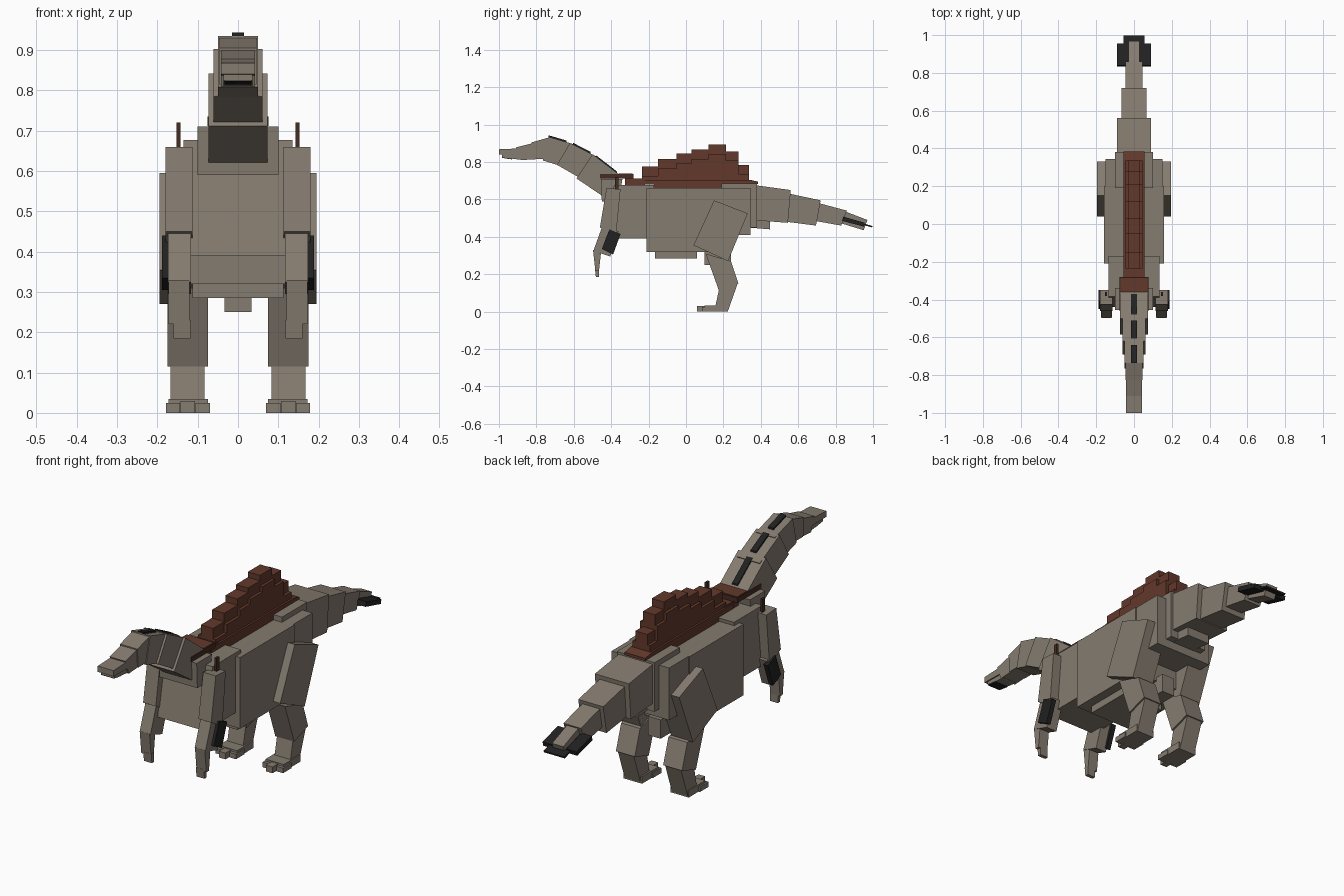
import bpy, bmesh


def material(name, rgb):
    m = bpy.data.materials.new(name)
    m.diffuse_color = (*rgb, 1)
    return m


HIDE = material("grey_brown_hide", (0.235, 0.20, 0.16))
SAIL = material("rust_brown", (0.125, 0.04, 0.024))
SPIKE = material("dark_brown", (0.06, 0.025, 0.017))
BLACK = material("black_quill", (0.015, 0.015, 0.015))


def slab(name, x0, x1, side, mat=HIDE):
    """Extrude a side outline of (y, z) points from x0 to x1."""
    bm = bmesh.new()
    face = bm.faces.new([bm.verts.new((x0, y, z)) for y, z in side])
    ext = bmesh.ops.extrude_face_region(bm, geom=[face])["geom"]
    for v in ext:
        if isinstance(v, bmesh.types.BMVert):
            v.co.x = x1
    bmesh.ops.recalc_face_normals(bm, faces=bm.faces)
    me = bpy.data.meshes.new(name)
    bm.to_mesh(me)
    bm.free()
    me.materials.append(mat)
    ob = bpy.data.objects.new(name, me)
    bpy.context.collection.objects.link(ob)
    return ob


def mid(name, w, side, mat=HIDE):
    return slab(name, -w, w, side, mat)


def rect(y0, y1, z0, z1):
    return [(y0, z0), (y1, z0), (y1, z1), (y0, z1)]


def pair(name, x0, x1, side, mat=HIDE):
    slab(name + "_right", x0, x1, side, mat)
    slab(name + "_left", -x1, -x0, side, mat)


# Torso
mid("body", 0.158, rect(-0.21, 0.20, 0.32, 0.66))
mid("hips", 0.152, rect(0.19, 0.345, 0.41, 0.66))
mid("rump", 0.10, rect(0.19, 0.38, 0.45, 0.685))
mid("chest", 0.135, [(-0.44, 0.39), (-0.20, 0.39), (-0.17, 0.677), (-0.385, 0.677)])
mid("belly", 0.113, rect(-0.165, 0.06, 0.285, 0.33))
mid("pelvis", 0.034, rect(0.10, 0.24, 0.25, 0.34))

# Tail
mid("tail_base", 0.09, [(0.34, 0.49), (0.545, 0.475), (0.56, 0.65), (0.34, 0.68)])
mid("tail_underside", 0.06, [(0.33, 0.45), (0.45, 0.44), (0.45, 0.50), (0.33, 0.50)])
mid("tail_middle", 0.066, [(0.54, 0.48), (0.695, 0.46), (0.72, 0.595), (0.555, 0.63)])
mid("tail_rear", 0.046, [(0.69, 0.485), (0.83, 0.46), (0.86, 0.54), (0.71, 0.58)])
mid("tail_tip", 0.03, [(0.82, 0.475), (0.95, 0.435), (0.97, 0.49), (0.84, 0.54)])
mid("tail_quill", 0.055, [(0.86, 0.488), (0.995, 0.45), (0.997, 0.458), (0.862, 0.496)], BLACK)
pair("tail_side_quill", 0.035, 0.09,
     [(0.835, 0.485), (0.95, 0.455), (0.955, 0.475), (0.84, 0.508)], BLACK)

# Neck
mid("neck_root", 0.10, [(-0.45, 0.59), (-0.36, 0.59), (-0.34, 0.71), (-0.455, 0.71)])
mid("neck_lower", 0.073, [(-0.45, 0.62), (-0.585, 0.712), (-0.50, 0.842), (-0.36, 0.735)])
mid("neck_middle", 0.061, [(-0.55, 0.705), (-0.69, 0.785), (-0.62, 0.902), (-0.47, 0.825)])
mid("neck_upper", 0.05, [(-0.64, 0.77), (-0.765, 0.808), (-0.735, 0.935), (-0.60, 0.895)])

# Head
mid("head", 0.046, [(-0.72, 0.815), (-0.82, 0.815), (-0.825, 0.905), (-0.73, 0.932)])
mid("muzzle", 0.042, [(-0.80, 0.815), (-0.885, 0.81), (-0.91, 0.878), (-0.81, 0.903)])
mid("snout", 0.042, [(-0.88, 0.837), (-1.0, 0.84), (-1.0, 0.868), (-0.88, 0.873)])
mid("jaw", 0.036, [(-0.87, 0.81), (-0.985, 0.825), (-0.985, 0.841), (-0.87, 0.84)])
mid("mouth", 0.034, [(-0.93, 0.814), (-0.985, 0.822), (-0.985, 0.825), (-0.93, 0.818)], BLACK)

# Quills along the neck
for i, (ya, za, yb, zb) in enumerate([(-0.37, 0.744, -0.48, 0.829),
                                      (-0.51, 0.848, -0.605, 0.897),
                                      (-0.64, 0.909, -0.735, 0.937)]):
    mid(f"neck_quill_{i}", 0.015,
        [(ya, za - 0.01), (yb, zb - 0.01), (yb, zb + 0.006), (ya, za + 0.006)], BLACK)

# Sail: wide base, inner steps of rising height
mid("sail_base", 0.055, [(-0.17, 0.655), (0.34, 0.655), (0.34, 0.682), (0.385, 0.682),
                         (0.385, 0.695), (0.34, 0.705), (-0.28, 0.705), (-0.28, 0.68), (-0.17, 0.68)], SAIL)
mid("sail_front", 0.05, rect(-0.325, -0.22, 0.675, 0.712), SAIL)
steps = [(-0.235, 0.775), (-0.15, 0.815), (-0.05, 0.845), (0.03, 0.867),
         (0.12, 0.893), (0.213, 0.857), (0.28, 0.785), (0.337, 0.70)]
for i, ((y0, z), (y1, _)) in enumerate(zip(steps, steps[1:])):
    mid(f"sail_step_{i}", 0.032, rect(y0, y1, 0.69, z), SAIL)
    mid(f"sail_shoulder_{i}", 0.046, rect(y0, y1, 0.69, z - 0.05), SAIL)
mid("collar", 0.076, rect(-0.46, -0.28, 0.712, 0.735), SPIKE)
mid("collar_top", 0.072, rect(-0.36, -0.285, 0.73, 0.738), SAIL)
pair("shoulder_spike", 0.142, 0.153, rect(-0.38, -0.36, 0.65, 0.72), SPIKE)

# Front limbs
pair("upper_arm", 0.113, 0.18, [(-0.46, 0.45), (-0.375, 0.40), (-0.35, 0.655), (-0.425, 0.66)])
pair("forearm", 0.117, 0.174, [(-0.495, 0.325), (-0.405, 0.295), (-0.36, 0.43), (-0.45, 0.45)])
pair("arm_quill", 0.165, 0.188, [(-0.45, 0.335), (-0.39, 0.305), (-0.35, 0.415), (-0.41, 0.44)], BLACK)
pair("hand", 0.12, 0.172, [(-0.497, 0.33), (-0.485, 0.22), (-0.465, 0.22), (-0.455, 0.31)])
pair("finger", 0.118, 0.16, [(-0.487, 0.23), (-0.482, 0.185), (-0.465, 0.185), (-0.465, 0.23)])

# Hind limbs
pair("thigh", 0.08, 0.195, [(0.04, 0.355), (0.225, 0.27), (0.33, 0.525), (0.15, 0.595)])
pair("shin", 0.075, 0.175, [(0.105, 0.31), (0.24, 0.27), (0.28, 0.15), (0.175, 0.115)])
pair("ankle", 0.083, 0.167, [(0.18, 0.135), (0.278, 0.155), (0.225, 0.005), (0.155, 0.02)])
pair("foot", 0.075, 0.172, rect(0.10, 0.225, 0.0, 0.034))
for i, (y, z) in enumerate([(0.085, 0.024), (0.058, 0.03), (0.085, 0.024)]):
    x = 0.07 + i * 0.037
    pair(f"toe_{i}", x, x + 0.035, rect(y, 0.15, 0, z))
